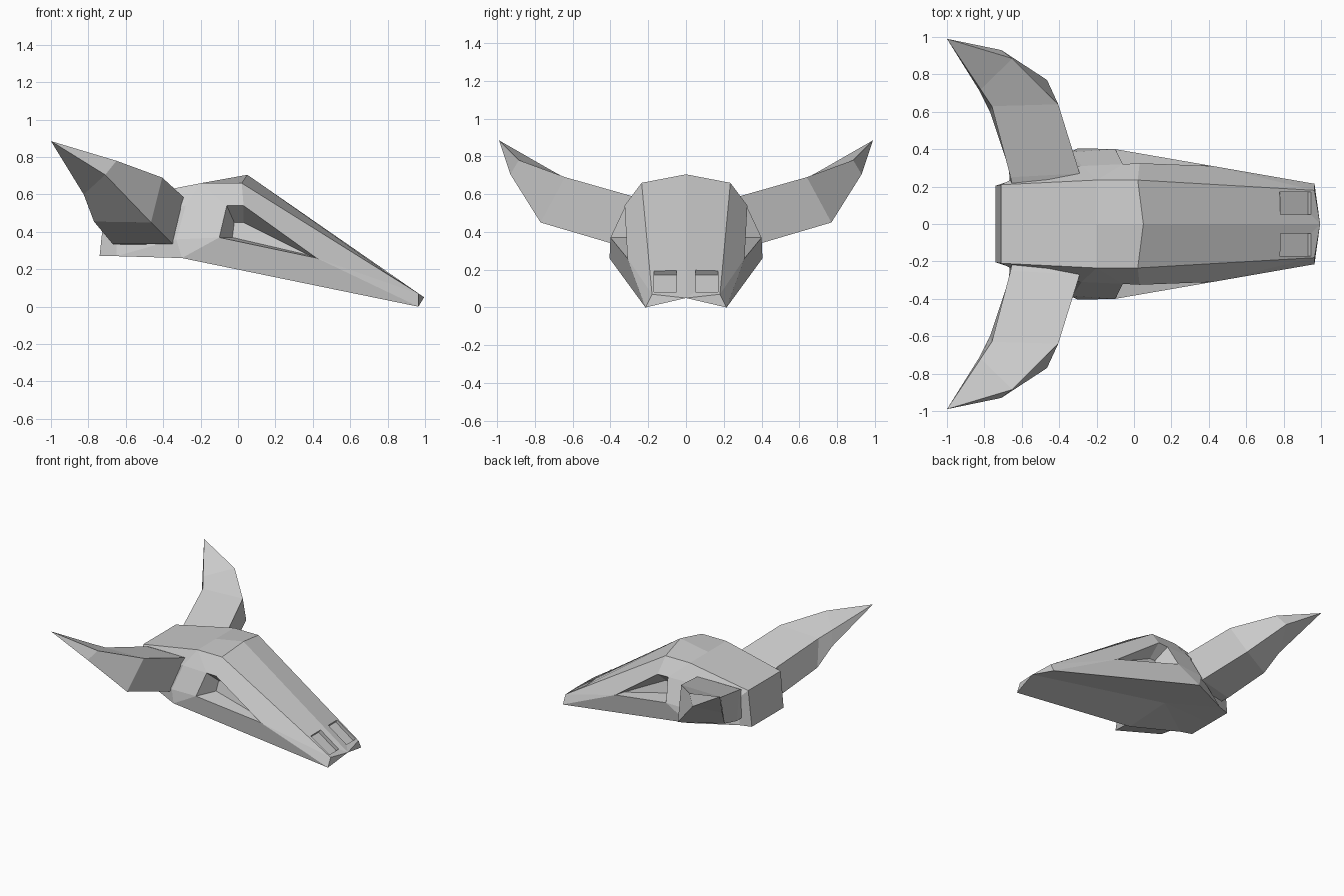
import bpy, bmesh, math

if "Cube" in bpy.data.objects:
    bpy.data.objects.remove(bpy.data.objects["Cube"])


def mirrored_mesh(name, points, faces):
    """Build named points and faces for y >= 0 plus their mirror image."""
    bm = bmesh.new()
    for side in (1, -1):
        v = {k: bm.verts.new((p[0], p[1] * side, p[2])) for k, p in points.items()}
        for f in faces:
            bm.faces.new([v[k] for k in f.split()])
    bmesh.ops.remove_doubles(bm, verts=bm.verts, dist=0.0005)
    bmesh.ops.recalc_face_normals(bm, faces=bm.faces)
    mesh = bpy.data.meshes.new(name)
    bm.to_mesh(mesh)
    bm.free()
    ob = bpy.data.objects.new(name, mesh)
    bpy.context.collection.objects.link(ob)
    return ob


# Skull: crown, cheek, snout and recessed eye socket
skull_points = {
    # centre line
    "crown_back": (-.71, 0, .56), "crown": (-.2, 0, .66), "brow": (.05, 0, .705),
    "nose": (.995, 0, .05), "palate": (-.3, 0, .285), "base": (-.74, 0, .27),
    # side outline
    "b1": (-.71, .21, .56), "b2": (-.74, .205, .27),
    "w1": (-.65, .24, .5), "w2": (-.65, .235, .27),
    "t1": (-.2, .235, .66), "t2": (.02, .235, .66),
    "lip_top": (.965, .18, .07), "lip": (.965, .215, 0),
    "jaw": (-.3, .405, .26), "cheek": (-.33, .385, .36), "temple": (-.28, .31, .54),
    # eye socket rim and floor
    "A": (-.1, .4, .37), "B": (-.06, .32, .54), "C": (.03, .325, .54), "D": (.42, .31, .26),
    "a": (-.03, .24, .37), "b": (-.02, .22, .45), "c": (.03, .22, .45), "d": (.38, .26, .275),
}
skull_faces = [
    "crown_back crown t1 b1", "crown brow t2 t1", "brow nose lip_top t2",
    "t2 lip_top D C", "lip_top lip D", "t1 t2 C B", "t1 B temple",
    "temple B A cheek", "cheek A jaw", "A D lip jaw",
    "t1 temple w1 b1", "temple cheek w2 w1", "cheek jaw w2", "b1 w1 w2 b2",
    "crown_back b1 b2 base", "base b2 w2 palate", "w2 jaw palate",
    "jaw lip nose palate", "lip_top nose lip",
    "A B b a", "B C c b", "C D d c", "D A a d", "a b c d",
]
skull = mirrored_mesh("skull", skull_points, skull_faces)

# Nostrils: sloped recesses cut in the top of the snout
for side in (1, -1):
    bpy.ops.mesh.primitive_cube_add(size=1, location=(.868, .11 * side, .145),
                                    rotation=(0, math.radians(34.5), 0))
    cutter = bpy.context.object
    cutter.name = "nostril_cutter"
    cutter.scale = (.2, .12, .07)
    cutter.hide_render = True
    cutter.hide_set(True)
    cut = skull.modifiers.new("nostril", "BOOLEAN")
    cut.object = cutter
    cut.operation = "DIFFERENCE"
    cut.solver = "EXACT"

# Horns: four-sided rings (top front, low front, low back, top back) swept to a tip
rings = [
    [(-.28, .2, .56), (-.34, .2, .33), (-.66, .18, .33), (-.65, .2, .55)],
    [(-.29, .27, .585), (-.35, .38, .335), (-.67, .3, .335), (-.66, .25, .57)],
    [(-.405, .64, .69), (-.465, .77, .45), (-.77, .6, .455), (-.76, .63, .68)],
    [(-.65, .885, .78), (-.71, .93, .705), (-.825, .71, .6), (-.82, .72, .73)],
]
horn_points = {f"{i}{j}": p for i, ring in enumerate(rings) for j, p in enumerate(ring)}
horn_points["tip"] = (-1, .99, .885)
horn_faces = ["00 01 02 03"]
for j in range(4):
    k = (j + 1) % 4
    horn_faces += [f"{i}{j} {i}{k} {i+1}{k} {i+1}{j}" for i in range(3)]
    horn_faces.append(f"3{j} 3{k} tip")
mirrored_mesh("horns", horn_points, horn_faces)
